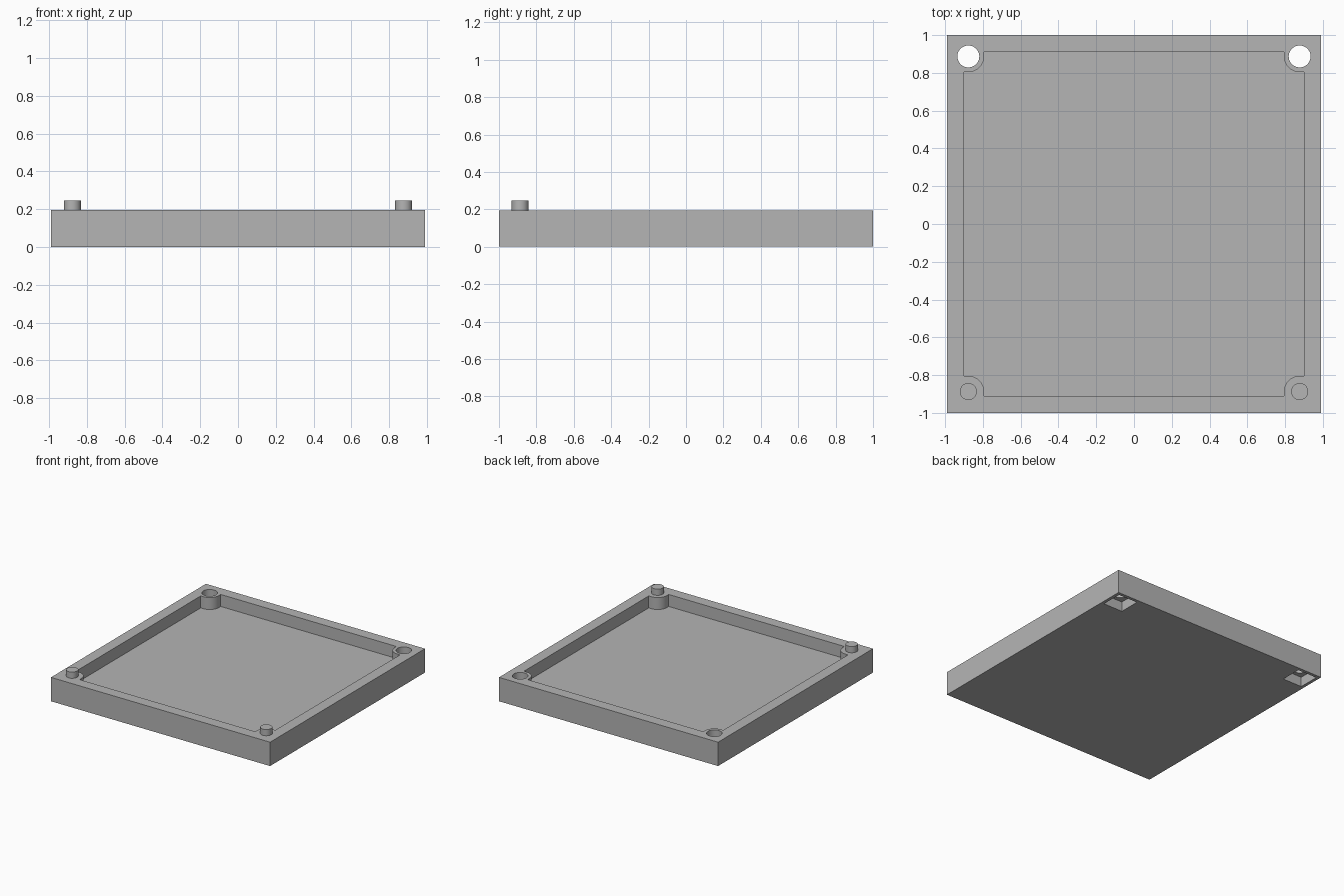
import bpy, bmesh
from math import sin, cos, pi, radians

if "Cube" in bpy.data.objects:
    bpy.data.objects.remove(bpy.data.objects["Cube"], do_unlink=True)

HALF_X, HALF_Y, HEIGHT = 0.99, 1.0, 0.195
IN_X, IN_Y, FLOOR = 0.90, 0.91, 0.097       # cavity half sizes and floor height
POST_X, POST_Y, BOSS_R = 0.877, 0.887, 0.083
HOLE_R, PIN_R, PIN_TOP = 0.058, 0.045, 0.246
POCKET, POCKET_DEPTH = 0.0875, 0.08

grey = bpy.data.materials.new("light_grey")
grey.use_nodes = True
colour = (0.46, 0.46, 0.46, 1)
grey.diffuse_color = colour
grey.node_tree.nodes["Principled BSDF"].inputs["Base Color"].default_value = colour


def prism(name, outline, z0, z1):
    """Upright solid with the given counter-clockwise outline."""
    bm = bmesh.new()
    base = bm.faces.new([bm.verts.new((x, y, z0)) for x, y in outline])
    top = bmesh.ops.extrude_face_region(bm, geom=[base], use_keep_orig=True)["geom"]
    bmesh.ops.translate(bm, vec=(0, 0, z1 - z0),
                        verts=[v for v in top if isinstance(v, bmesh.types.BMVert)])
    bmesh.ops.recalc_face_normals(bm, faces=bm.faces)
    mesh = bpy.data.meshes.new(name)
    bm.to_mesh(mesh)
    bm.free()
    mesh.materials.append(grey)
    obj = bpy.data.objects.new(name, mesh)
    bpy.context.collection.objects.link(obj)
    return obj


def box(cx, cy, hx, hy):
    return [(cx - hx, cy - hy), (cx + hx, cy - hy), (cx + hx, cy + hy), (cx - hx, cy + hy)]


def arc(cx, cy, r, start, sweep, n):
    return [(cx + r * cos(start + sweep * i / n), cy + r * sin(start + sweep * i / n))
            for i in range(n + 1)]


def circle(cx, cy, r, n=48):
    return arc(cx, cy, r, 0, 2 * pi, n)[:-1]


def activate(obj):
    bpy.ops.object.select_all(action="DESELECT")
    obj.select_set(True)
    bpy.context.view_layer.objects.active = obj


def cut(target, cutter):
    cutter.hide_render = True
    mod = target.modifiers.new("cut", "BOOLEAN")
    mod.operation, mod.solver, mod.object = "DIFFERENCE", "EXACT", cutter
    activate(target)
    bpy.ops.object.modifier_apply(modifier=mod.name)
    bpy.data.objects.remove(cutter, do_unlink=True)


# Cavity outline: a rectangle whose corners go round the bosses
cavity = []
for sx, sy in ((1, 1), (-1, 1), (-1, -1), (1, -1)):
    corner = [(IN_X, POST_Y - BOSS_R)]
    corner += arc(POST_X, POST_Y, BOSS_R, -pi / 2, -pi / 2, 14)
    corner += [(POST_X - BOSS_R, IN_Y)]
    if sx * sy < 0:
        corner.reverse()
    cavity += [(sx * x, sy * y) for x, y in corner]

# Tray body with the cavity
tray = prism("tray", box(0, 0, HALF_X, HALF_Y), 0, HEIGHT)
cut(tray, prism("cavity_cutter", cavity, FLOOR, HEIGHT + 0.1))

for side, sx in (("left", 1), ("right", -1)):
    # Back holes, opening into square pockets underneath
    x = sx * POST_X
    cut(tray, prism("hole_cutter", circle(x, POST_Y, HOLE_R), -0.1, HEIGHT + 0.1))
    cut(tray, prism("pocket_cutter", box(x, POST_Y, POCKET, POCKET), -0.1, POCKET_DEPTH))
    # Front locating pins
    pin = prism(side + "_pin", circle(x, -POST_Y, PIN_R), HEIGHT - 0.01, PIN_TOP)
    activate(pin)
    bpy.ops.object.shade_smooth_by_angle(angle=radians(30))

activate(tray)
bpy.ops.object.shade_smooth_by_angle(angle=radians(30))
